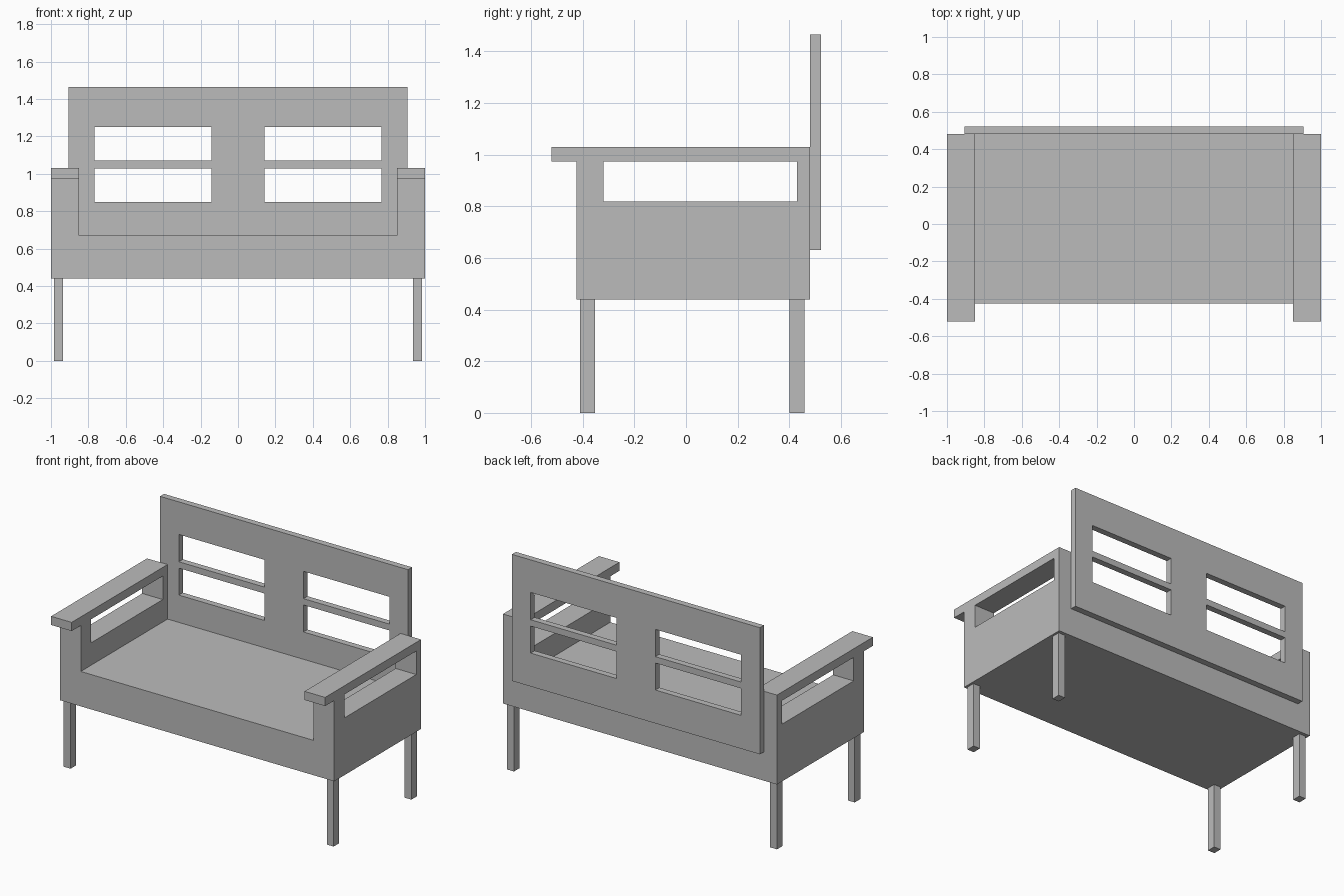
import bpy
import bmesh
from mathutils import Vector

old = bpy.data.objects.get("Cube")
if old:
    bpy.data.objects.remove(old, do_unlink=True)

GREY = (0.5, 0.5, 0.5, 1)
mat = bpy.data.materials.new("plain grey")
mat.use_nodes = True
mat.diffuse_color = GREY
mat.node_tree.nodes["Principled BSDF"].inputs["Base Color"].default_value = GREY


def panel(name, us, vs, place, depth, openings=()):
    """Extrude a grid of cells, leaving out the (column, row) openings."""
    bm = bmesh.new()
    for i in range(len(us) - 1):
        for j in range(len(vs) - 1):
            if (i, j) in openings:
                continue
            corners = ((i, j), (i + 1, j), (i + 1, j + 1), (i, j + 1))
            bm.faces.new([bm.verts.new(place(us[a], vs[b])) for a, b in corners])
    bmesh.ops.remove_doubles(bm, verts=bm.verts[:], dist=0.0001)
    result = bmesh.ops.extrude_face_region(bm, geom=bm.faces[:], use_keep_orig=True)
    moved = [g for g in result["geom"] if isinstance(g, bmesh.types.BMVert)]
    bmesh.ops.translate(bm, verts=moved, vec=Vector(depth))
    bmesh.ops.recalc_face_normals(bm, faces=bm.faces[:])
    mesh = bpy.data.meshes.new(name)
    bm.to_mesh(mesh)
    bm.free()
    mesh.materials.append(mat)
    obj = bpy.data.objects.new(name, mesh)
    bpy.context.collection.objects.link(obj)
    return obj


def box(name, xs, ys, zs):
    return panel(name, xs, ys, lambda x, y: (x, y, zs[0]), (0, 0, zs[1] - zs[0]))


# Seat block between the two sides
box("seat", (-0.85, 0.85), (-0.425, 0.48), (0.44, 0.67))

for side, s in (("left", 1), ("right", -1)):
    # Side panel with armrest overhang and an open slot under the armrest
    panel(f"{side}_arm", (-0.52, -0.425, -0.32, 0.43, 0.48), (0.44, 0.818, 0.973, 1.03),
          lambda y, z: (s * 0.85, y, z), (s * 0.15, 0, 0),
          openings={(0, 0), (0, 1), (2, 1)})
    # Legs
    for end, ys in (("front", (-0.41, -0.352)), ("back", (0.40, 0.458))):
        box(f"{end}_{side}_leg", sorted((s * 0.935, s * 0.985)), ys, (0, 0.44))

# Backrest with four window openings
panel("backrest", (-0.905, -0.768, -0.142, 0.142, 0.768, 0.905),
      (0.63, 0.85, 1.028, 1.07, 1.25, 1.465),
      lambda x, z: (x, 0.48, z), (0, 0.042, 0),
      openings={(i, j) for i in (1, 3) for j in (1, 3)})
